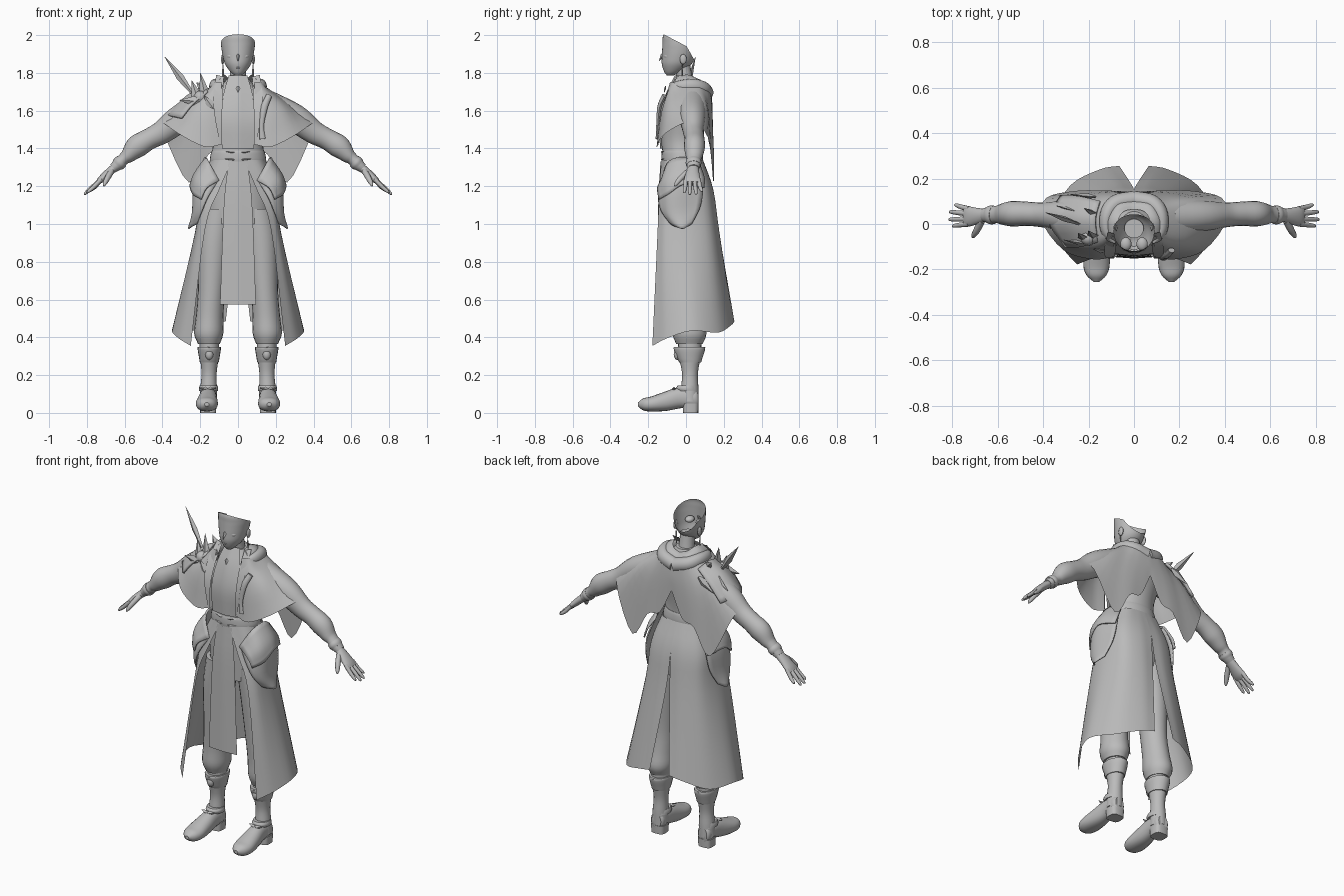
import bpy, bmesh, math
from mathutils import Vector

grey = bpy.data.materials.new("plain_grey")
grey.diffuse_color = (0.5, 0.5, 0.5, 1)
X, Y, Z = Vector((1, 0, 0)), Vector((0, 1, 0)), Vector((0, 0, 1))


def spline(pts, k):
    """Catmull-Rom through tuples of any length."""
    pts = [Vector(p) for p in pts]
    out = []
    for i in range(len(pts) - 1):
        b, c = pts[i], pts[i + 1]
        a = pts[i - 1] if i else b * 2 - c
        d = pts[i + 2] if i + 2 < len(pts) else c * 2 - b
        for j in range(k):
            t = j / k
            out.append(0.5 * (2 * b + (c - a) * t + (2 * a - 5 * b + 4 * c - d) * t * t
                              + (3 * b - a - 3 * c + d) * t ** 3))
    return out + [pts[-1]]


def finish(name, bm, mirror=False, thick=0):
    bmesh.ops.recalc_face_normals(bm, faces=bm.faces)
    me = bpy.data.meshes.new(name)
    bm.to_mesh(me)
    bm.free()
    me.materials.append(grey)
    ob = bpy.data.objects.new(name, me)
    bpy.context.collection.objects.link(ob)
    if thick:
        s = ob.modifiers.new("thickness", 'SOLIDIFY')
        s.thickness, s.offset = thick, 0
    if mirror:
        ob.modifiers.new("mirror", 'MIRROR')
    return ob


def skin(bm, rows, closed):
    vs = [[bm.verts.new(p) for p in r] for r in rows]
    n = len(vs[0])
    for a, b in zip(vs, vs[1:]):
        for i in range(n if closed else n - 1):
            j = (i + 1) % n
            bm.faces.new((a[i], a[j], b[j], b[i]))
    return vs


def tube(name, pts, mirror=False, ref=None, n=20, k=4, power=1.0, cuts=()):
    """Sections (x, y, z, a, b); level unless ref gives a frame axis; cuts are (point, normal)."""
    pts = spline([tuple(p) for p in pts], k) if k > 1 else [Vector(p) for p in pts]
    rows = []
    for i, p in enumerate(pts):
        u, v = X, Y
        if ref:
            t = (pts[min(i + 1, len(pts) - 1)] - pts[max(i - 1, 0)])
            t = Vector(t[:3]).normalized()
            u = ref.cross(t).normalized()
            v = t.cross(u)
        row = []
        for j in range(n):
            w = 2 * math.pi * j / n
            c, s = math.cos(w), math.sin(w)
            c = math.copysign(abs(c) ** power, c)
            s = math.copysign(abs(s) ** power, s)
            row.append(Vector(p[:3]) + u * c * p[3] + v * s * p[4])
        rows.append(row)
    bm = bmesh.new()
    vs = skin(bm, rows, True)
    bm.faces.new(vs[0])
    bm.faces.new(vs[-1])
    for co, no in cuts:
        bmesh.ops.bisect_plane(bm, geom=bm.verts[:] + bm.edges[:] + bm.faces[:],
                               plane_co=co, plane_no=no, clear_outer=True)
    return finish(name, bm, mirror)


def patch(name, cols, mirror=True, thick=0, k=4):
    """Cloth sheet through columns of points."""
    cols = [spline(c, k) for c in cols]
    rows = [spline(r, k) for r in zip(*cols)]
    bm = bmesh.new()
    skin(bm, rows, False)
    return finish(name, bm, mirror, thick)


def ball(name, loc, size, mirror=False):
    bm = bmesh.new()
    bmesh.ops.create_uvsphere(bm, u_segments=14, v_segments=8, radius=1)
    for v in bm.verts:
        v.co = Vector(loc) + Vector([a * b for a, b in zip(v.co, size)])
    return finish(name, bm, mirror)


def spike(name, base, tip, w, t, mirror=False, ref=Y, wide=.3):
    b, e = Vector(base), Vector(tip)
    m = b.lerp(e, wide)
    tube(name, [(*b, w * .4, t * .4), (*m, w, t), (*e, .001, .001)], mirror, ref, 4, 1)


# Hollow head, cut open along a slope from brow to nape
tube("head", [(0, -.085, 1.785, .015, .015), (0, -.07, 1.805, .04, .045),
              (0, -.05, 1.845, .068, .078), (0, -.04, 1.885, .08, .088),
              (0, -.034, 1.925, .087, .092), (0, -.034, 1.96, .09, .09),
              (0, -.036, 2.0, .086, .085), (0, -.036, 2.04, .06, .06)], n=32,
     cuts=[((0, -.11, 2.0), (0, .055, .105)), ((0, .005, 1.938), (0, .08, .045))])
tube("neck", [(0, .005, 1.66, .065, .06), (0, -.002, 1.74, .048, .045),
              (0, -.012, 1.80, .043, .042), (0, -.02, 1.845, .043, .042)])
spike("nose", (0, -.118, 1.905), (0, -.143, 1.862), .010, .010, ref=X)
ball("lips", (0, -.118, 1.828), (.018, .007, .005))
ball("eyeball", (.036, -.088, 1.888), (.025, .03, .018), True)
ball("ear", (.081, -.015, 1.872), (.009, .018, .027), True)
spike("earring", (.08, -.02, 1.845), (.078, -.02, 1.75), .006, .004, True, wide=.6)

# Torso and fitted front
tube("torso", [(0, -.01, 1.0, .16, .10), (0, 0, 1.15, .172, .118), (0, -.015, 1.27, .155, .108),
               (0, -.022, 1.36, .142, .102), (0, -.02, 1.45, .132, .108), (0, -.005, 1.58, .16, .115),
               (0, .005, 1.67, .15, .10), (0, 0, 1.73, .09, .075), (0, 0, 1.77, .055, .055)], n=32)
patch("bodice_panel", [[(0, -.06, 1.785), (0, -.11, 1.68), (0, -.14, 1.55), (0, -.138, 1.40)],
                       [(.05, -.05, 1.785), (.078, -.095, 1.68), (.088, -.13, 1.55), (.085, -.125, 1.40)]])
spike("pendant", (0, -.108, 1.73), (0, -.115, 1.695), .013, .005)
tube("belt", [(0, -.02, 1.325, .148, .108), (0, -.02, 1.345, .149, .11),
              (0, -.021, 1.375, .143, .108), (0, -.021, 1.39, .138, .104)], n=32)
for i, z in enumerate((1.34, 1.38)):
    spike(f"belt_clasp_{i}", (.02, -.13, z), (.07, -.118, z + .005), .006, .006, True)

# Shoulder cape: front flap, shoulder point, long rear tail, notch at centre back
patch("cape", [[(.085, -.085, 1.75), (.10, -.13, 1.58), (.09, -.145, 1.42)],
               [(.12, -.07, 1.75), (.18, -.125, 1.60), (.18, -.155, 1.41)],
               [(.135, -.03, 1.735), (.245, -.08, 1.625), (.31, -.115, 1.475)],
               [(.135, .02, 1.735), (.27, .03, 1.64), (.41, .02, 1.54)],
               [(.13, .07, 1.73), (.25, .105, 1.62), (.385, .115, 1.46)],
               [(.10, .11, 1.72), (.19, .13, 1.55), (.26, .145, 1.22)],
               [(.07, .125, 1.71), (.12, .138, 1.57), (.155, .148, 1.37)],
               [(.04, .13, 1.71), (.065, .14, 1.59), (.075, .145, 1.40)],
               [(0, .132, 1.71), (0, .14, 1.63), (0, .14, 1.55)]])

# Draped hood and standing lapels
tube("hood_roll", [(.09, -.08, 1.71, .012, .028), (.12, -.03, 1.725, .026, .035),
                   (.118, .04, 1.73, .032, .038), (.08, .09, 1.715, .038, .04),
                   (0, .108, 1.695, .038, .04)], True, Z)
patch("hood_inner", [[(.075, -.05, 1.785), (.11, -.06, 1.75), (.125, -.07, 1.70)],
                     [(.07, .015, 1.79), (.11, .015, 1.77), (.14, .02, 1.72)],
                     [(.045, .055, 1.77), (.07, .08, 1.76), (.09, .11, 1.71)],
                     [(0, .065, 1.755), (0, .09, 1.745), (0, .125, 1.70)]])
patch("lapel", [[(.075, -.045, 1.78), (.08, -.105, 1.68), (.085, -.144, 1.56), (.085, -.15, 1.42)],
                [(.115, -.035, 1.79), (.13, -.105, 1.69), (.125, -.146, 1.58), (.095, -.152, 1.42)]])

# Split long coat skirt, open at the front and slit at centre back
patch("coat_skirt", [[(.03, -.13, 1.34), (.10, -.142, 1.18), (.175, -.15, .97), (.25, -.178, .355)],
                     [(.11, -.10, 1.34), (.18, -.10, 1.18), (.215, -.105, .96), (.315, -.10, .395)],
                     [(.148, -.01, 1.34), (.197, 0, 1.18), (.225, .01, .96), (.35, .03, .435)],
                     [(.11, .065, 1.34), (.165, .10, 1.18), (.185, .125, .96), (.28, .17, .425)],
                     [(.05, .085, 1.34), (.08, .14, 1.18), (.09, .172, .96), (.15, .24, .465)],
                     [(0, .09, 1.34), (0, .145, 1.18), (.012, .175, .96), (.065, .256, .485)]])
patch("front_panel", [[(0, -.135, 1.33), (0, -.147, 1.1), (0, -.152, .575)],
                      [(.05, -.13, 1.33), (.075, -.14, 1.1), (.095, -.145, .575)]])

# Layered hip guards
patch("hip_guard", [[(.11, -.125, 1.22), (.16, -.145, 1.14), (.19, -.13, 1.07), (.215, -.08, 1.0)],
                    [(.15, -.10, 1.32), (.215, -.10, 1.2), (.23, -.09, 1.06), (.245, -.05, .985)],
                    [(.175, -.03, 1.35), (.228, -.025, 1.22), (.24, -.025, 1.06), (.262, -.015, .975)],
                    [(.16, .065, 1.31), (.197, .09, 1.2), (.215, .075, 1.09), (.235, .03, 1.0)]], thick=.008)
patch("hip_guard_flap", [[(.10, -.13, 1.23), (.165, -.15, 1.19), (.195, -.143, 1.13)],
                         [(.155, -.09, 1.33), (.22, -.10, 1.24), (.24, -.09, 1.16)],
                         [(.17, .0, 1.352), (.228, .0, 1.27), (.252, -.01, 1.21)],
                         [(.155, .075, 1.31), (.197, .098, 1.24), (.215, .095, 1.19)]], thick=.008)

# Sleeves, cuffs and hands
tube("arm", [(.15, .03, 1.63, .08, .08), (.30, .035, 1.56, .075, .07), (.40, .04, 1.487, .062, .055),
             (.47, .045, 1.45, .056, .053), (.535, .045, 1.41, .06, .056), (.58, .043, 1.365, .042, .046),
             (.605, .042, 1.345, .032, .038), (.63, .04, 1.32, .033, .038), (.66, .04, 1.295, .025, .03)], True, Y)
tube("wrist_cuff", [(.615, .04, 1.333, .035, .04), (.628, .04, 1.322, .037, .042),
                    (.64, .04, 1.311, .033, .037)], True, Y)
tube("palm", [(.65, .04, 1.302, .022, .027), (.69, .035, 1.268, .021, .036),
              (.725, .033, 1.236, .018, .044), (.745, .033, 1.218, .011, .042)], True, Y)
for i, (y0, y1, x) in enumerate([(.066, .083, .79), (.045, .053, .813), (.022, .02, .815), (0, -.008, .80)]):
    zt = 1.155 + (.815 - x) * .6
    tube(f"finger_{i}", [(.725, y0, 1.236, .012, .012), ((.725 + x) / 2, (y0 + y1) / 2, 1.197, .011, .011),
                         (x - .008, y1, zt + .008, .008, .008), (x, y1, zt, .002, .002)], True, Y, 10, 3)
tube("thumb", [(.67, .015, 1.28, .016, .016), (.69, -.025, 1.245, .015, .015),
               (.705, -.05, 1.215, .011, .011), (.71, -.06, 1.20, .003, .003)], True, Z, 10, 3)

# Bloused trousers and boots
tube("trouser_leg", [(.10, 0, 1.08, .09, .10), (.125, 0, .9, .088, .095), (.14, 0, .65, .072, .08),
                     (.15, .01, .51, .073, .082), (.155, .018, .42, .077, .09),
                     (.154, .018, .365, .058, .07)], True)
tube("boot_shaft", [(.152, .02, .37, .052, .062), (.152, .02, .30, .05, .058), (.153, .021, .21, .04, .042),
                    (.156, .02, .13, .044, .046), (.158, .02, .06, .046, .047)], True)
tube("boot_cuff", [(.152, .022, .268, .05, .058), (.152, .02, .29, .054, .067),
                   (.152, .018, .345, .062, .084), (.152, .018, .348, .05, .06)], True)
ball("boot_knot", (.152, -.045, .31), (.022, .02, .03), True)
tube("boot_foot", [(.156, .064, .075, .03, .04), (.157, .045, .075, .042, .052), (.158, -.03, .08, .045, .055),
                   (.162, -.11, .06, .054, .05), (.165, -.18, .047, .058, .04),
                   (.165, -.225, .045, .044, .032), (.165, -.255, .045, .012, .01)], True, Z, power=.9)
tube("boot_heel", [(.158, .025, 0, .042, .04), (.158, .025, .05, .044, .042)], True, k=1, power=.6)
tube("boot_strap", [(.156, .01, .115, .05, .056), (.156, .005, .13, .051, .058),
                    (.156, .008, .145, .047, .052)], True)
for s in (-1, 1):
    spike(f"boot_bow_{s}", (.16, -.065, .125), (.16 + s * .045, -.06, .132), .012, .012, True, Z)

# Feathered shoulder guard and blade on one side
patch("shoulder_guard", [[(-.16, -.08, 1.70), (-.24, -.10, 1.635), (-.30, -.10, 1.56)],
                         [(-.17, .02, 1.73), (-.27, .02, 1.675), (-.375, .02, 1.575)],
                         [(-.15, .10, 1.705), (-.24, .12, 1.64), (-.32, .125, 1.55)]], False, .012)
spike("shoulder_blade", (-.24, .0, 1.69), (-.388, .05, 1.885), .02, .012, wide=.45)
feathers = [((-.17, -.06, 1.66), (-.20, -.03, 1.80)), ((-.21, -.07, 1.65), (-.245, -.04, 1.76)),
            ((-.20, -.09, 1.65), (-.31, -.07, 1.655)), ((-.22, .05, 1.67), (-.34, .08, 1.615)),
            ((-.17, .04, 1.70), (-.22, .07, 1.75)), ((-.13, -.12, 1.61), (-.18, -.11, 1.68)),
            ((-.17, .12, 1.67), (-.28, .13, 1.60))]
for i, (b, t) in enumerate(feathers):
    spike(f"shoulder_feather_{i}", b, t, .026, .012)
ball("guard_boss", (-.20, -.06, 1.67), (.035, .035, .035))

# Hanging cord on the other side
tube("chest_cord", [(.165, -.115, 1.68, .016, .012), (.14, -.14, 1.62, .018, .012),
                    (.125, -.15, 1.52, .012, .008), (.13, -.155, 1.45, .016, .006)], False, Y, 10)

# Smooth shading with kept edges
for ob in bpy.context.scene.objects:
    ob.select_set(True)
    bpy.context.view_layer.objects.active = ob
bpy.ops.object.shade_smooth_by_angle(angle=math.radians(40))
